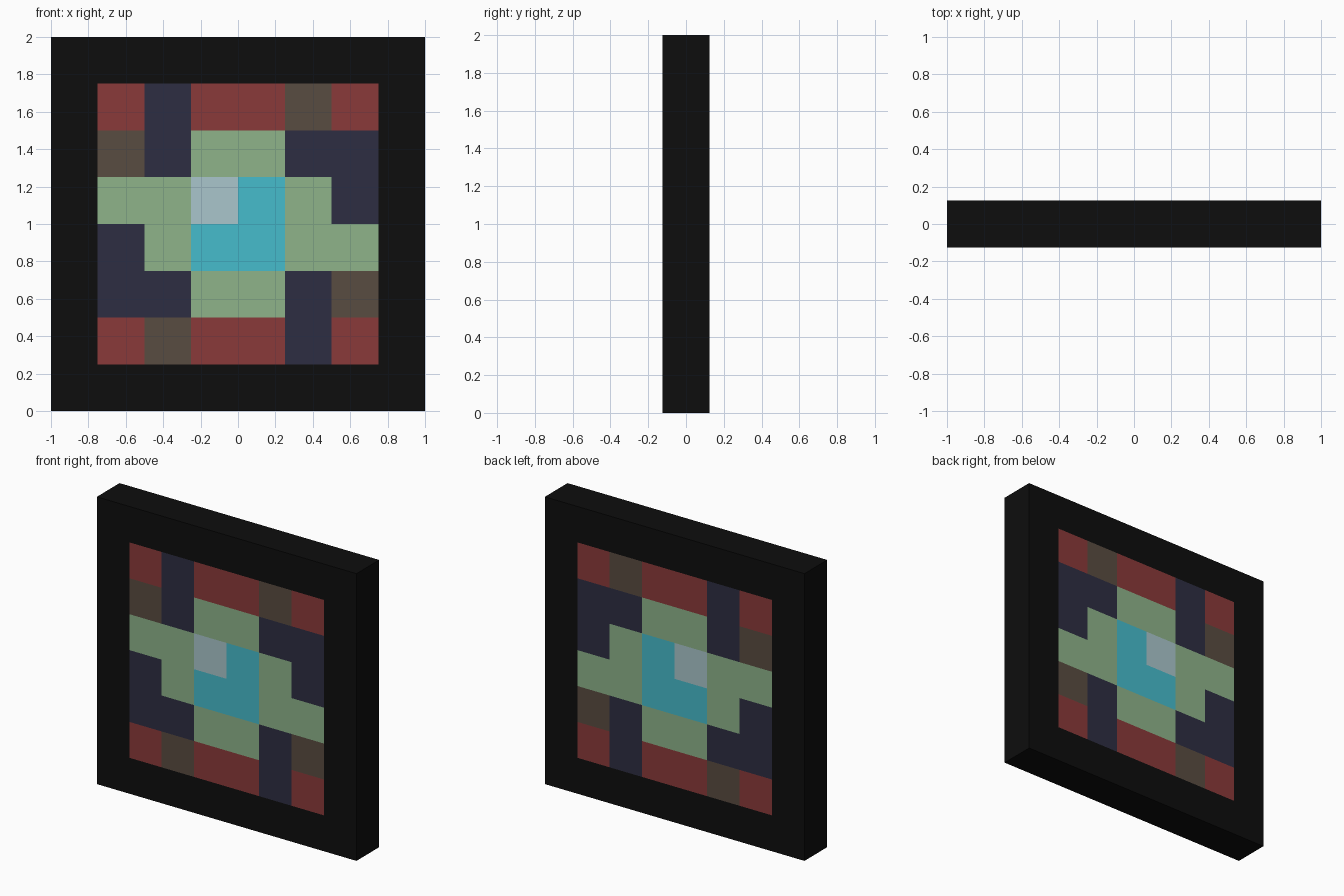
import bpy, bmesh
from mathutils import Vector

if "Cube" in bpy.data.objects:
    bpy.data.objects.remove(bpy.data.objects["Cube"])

CELL = 0.25
DEPTH = 0.25


def linear(v):
    v /= 255
    return v / 12.92 if v <= 0.04045 else ((v + 0.055) / 1.055) ** 2.4


# One flat colour per pattern letter
COLOURS = {
    "K": ("frame black", (13, 13, 13)),
    "R": ("brick red", (138, 58, 58)),
    "N": ("dark navy", (45, 45, 66)),
    "B": ("dull brown", (89, 76, 65)),
    "G": ("sage green", (142, 180, 138)),
    "C": ("bright cyan", (70, 188, 204)),
    "W": ("pale highlight", (170, 198, 204)),
}

# Inlay pattern seen from the front, top row first; it runs through to the back
PATTERN = ["RNRRBR",
           "BNGGNN",
           "GGWCGN",
           "NGCCGG",
           "NNGGNB",
           "RBRRNR"]

# Square slab, cut into an 8 x 8 grid of cells
bm = bmesh.new()
bmesh.ops.create_cube(bm, size=1)
bmesh.ops.scale(bm, vec=(2, DEPTH, 2), verts=bm.verts)
bmesh.ops.translate(bm, vec=(0, 0, 1), verts=bm.verts)
for i in range(1, 8):
    for point, normal in ((Vector((-1 + i * CELL, 0, 0)), Vector((1, 0, 0))),
                          (Vector((0, 0, i * CELL)), Vector((0, 0, 1)))):
        bmesh.ops.bisect_plane(bm, geom=bm.verts[:] + bm.edges[:] + bm.faces[:],
                               plane_co=point, plane_no=normal)

# Border and edges stay black; inner front and back cells follow the pattern
keys = list(COLOURS)
bm.normal_update()
for f in bm.faces:
    c = f.calc_center_median()
    if abs(f.normal.y) > 0.5 and abs(c.x) < 0.75 and abs(c.z - 1) < 0.75:
        row = int((1.75 - c.z) / CELL)
        col = int((c.x + 0.75) / CELL)
        f.material_index = keys.index(PATTERN[row][col])

mesh = bpy.data.meshes.new("mosaic_panel")
bm.to_mesh(mesh)
bm.free()
for name, rgb in COLOURS.values():
    mat = bpy.data.materials.new(name)
    mat.diffuse_color = (*[linear(v) for v in rgb], 1)
    mat.use_nodes = True
    mat.node_tree.nodes["Principled BSDF"].inputs["Base Color"].default_value = mat.diffuse_color
    mesh.materials.append(mat)
panel = bpy.data.objects.new("mosaic_panel", mesh)
bpy.context.collection.objects.link(panel)
